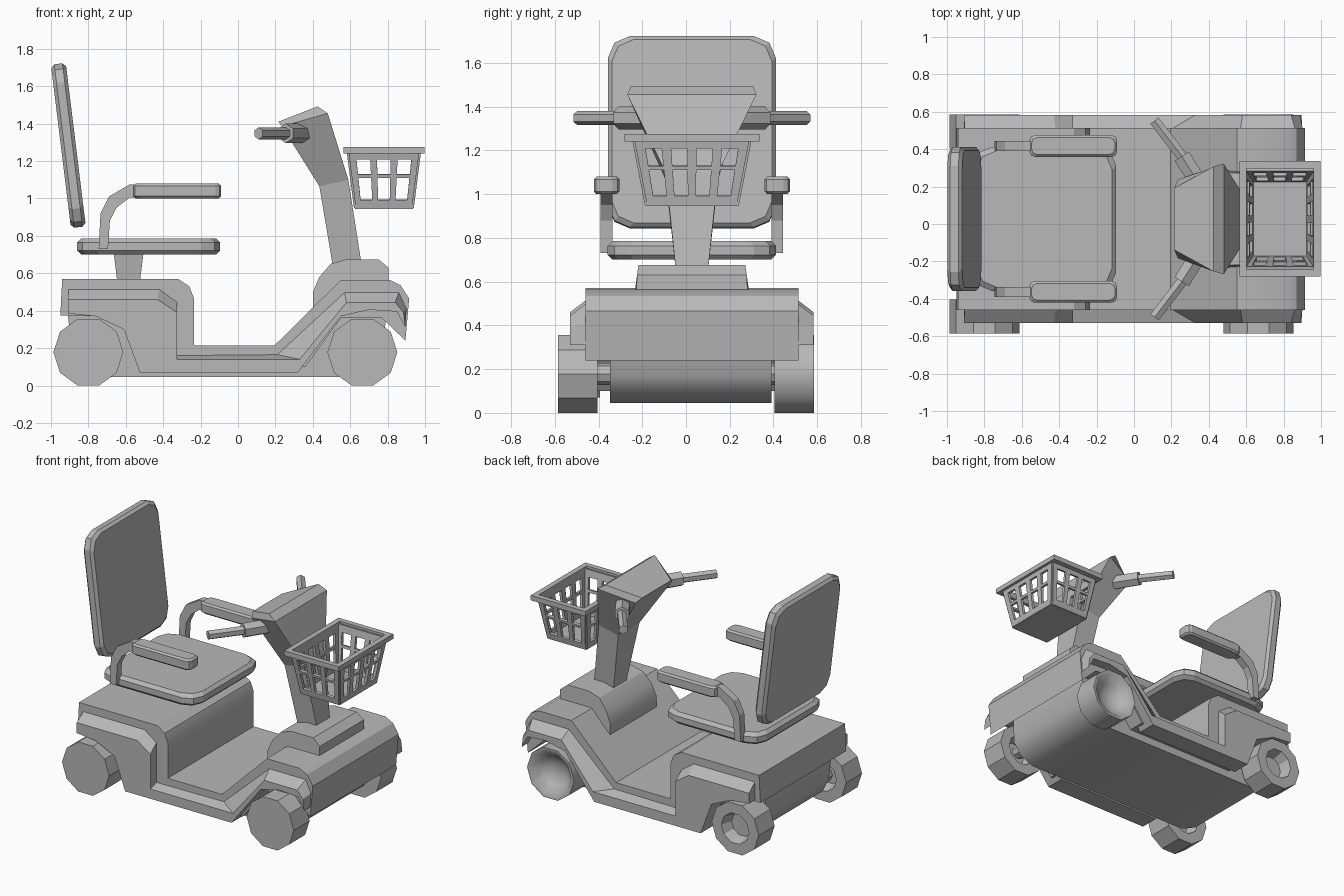
import bpy, bmesh, math
from mathutils import Vector, Matrix

if "Cube" in bpy.data.objects:
    bpy.data.objects.remove(bpy.data.objects["Cube"])

GREY = (0.48, 0.48, 0.48, 1)
mat = bpy.data.materials.new("plain grey")
mat.use_nodes = True
mat.diffuse_color = GREY
mat.node_tree.nodes["Principled BSDF"].inputs["Base Color"].default_value = GREY

C = 0.027          # centre line of the bodywork in y
SIDES = (("right", -1), ("left", 1))


def finish(name, bm, smooth=None):
    bmesh.ops.recalc_face_normals(bm, faces=bm.faces)
    mesh = bpy.data.meshes.new(name)
    bm.to_mesh(mesh)
    bm.free()
    mesh.materials.append(mat)
    ob = bpy.data.objects.new(name, mesh)
    bpy.context.scene.collection.objects.link(ob)
    if smooth:
        bpy.ops.object.select_all(action='DESELECT')
        ob.select_set(True)
        bpy.context.view_layer.objects.active = ob
        bpy.ops.object.shade_smooth_by_angle(angle=math.radians(smooth))
    return ob


def loft(name, rings, matrix=None, smooth=None):
    """Skin a row of equal rings and cap both ends."""
    bm = bmesh.new()
    rows = [[bm.verts.new(p) for p in ring] for ring in rings]
    n = len(rows[0])
    for a, b in zip(rows, rows[1:]):
        for i in range(n):
            j = (i + 1) % n
            bm.faces.new((a[i], a[j], b[j], b[i]))
    bm.faces.new(rows[0])
    bm.faces.new(rows[-1])
    if matrix:
        bm.transform(matrix)
    return finish(name, bm, smooth)


def prism(name, profile, y0, y1, smooth=None):
    """Side profile in x, z pulled along y."""
    return loft(name, [[(x, y, z) for x, z in profile] for y in (y0, y1)], smooth=smooth)


def slab(name, hx, hy, thick, corner, bevel, matrix):
    """Cushion with cut corners and bevelled rims."""
    def ring(inset, z):
        a, b = hx - inset, hy - inset
        c, d = corner, corner * 0.3
        quarter = [(a, b - c), (a - d, b - d), (a - c, b)]
        pts = []
        for sx, sy, flip in ((1, 1, 1), (-1, 1, -1), (-1, -1, 1), (1, -1, -1)):
            pts += [(sx * x, sy * y, z) for x, y in quarter[::flip]]
        return pts
    h = thick / 2
    return loft(name, [ring(bevel, -h), ring(0, bevel - h), ring(0, h - bevel), ring(bevel, h)], matrix)


def rod(name, p, q, r, sides=6):
    p, q = Vector(p), Vector(q)
    bm = bmesh.new()
    bmesh.ops.create_cone(bm, cap_ends=True, segments=sides, radius1=r, radius2=r, depth=(q - p).length)
    rot = (q - p).to_track_quat('Z', 'Y').to_matrix().to_4x4()
    bm.transform(Matrix.Translation((p + q) / 2) @ rot)
    return finish(name, bm)


def box(name, lo, hi):
    return prism(name, [(lo[0], lo[2]), (hi[0], lo[2]), (hi[0], hi[2]), (lo[0], hi[2])], lo[1], hi[1])


# Main bodywork: seat box, floor and front cowl
prism("body_shell", [
    (-.95, .375), (-.94, .57), (-.32, .57), (-.26, .53), (-.235, .465), (-.235, .214),
    (.195, .214), (.55, .565), (.81, .565), (.87, .535), (.915, .465), (.895, .24),
    (.77, .36), (.55, .36), (.36, .1), (-.52, .1), (-.63, .37)], C - .487, C + .487, 30)

# Belly pan between the wheels
prism("belly_pan", [
    (-.91, .38), (-.89, .2), (-.84, .1), (-.72, .045), (.62, .045), (.72, .09),
    (.78, .17), (.79, .38), (.5, .38), (.3, .15), (-.4, .15), (-.5, .38)], C - .375, C + .365, 50)

# Side skirts with wheel arches
top_in = [(-.905, .513), (-.42, .513), (-.325, .445), (-.325, .16), (.21, .165), (.57, .497), (.86, .497), (.9, .41)]
top_out = [(-.91, .46), (-.43, .46), (-.325, .39), (-.325, .14), (.33, .14), (.58, .444), (.84, .444), (.885, .39)]
under = [(.895, .31), (.85, .395), (.7, .405), (.55, .37), (.32, .07), (-.525, .07), (-.61, .3), (-.76, .37), (-.91, .385)]
for side, s in SIDES:
    rings = [[(x, C + s * w, z) for x, z in top + under]
             for w, top in ((.42, top_in), (.487, top_in), (.557, top_out))]
    loft(side + "_skirt", rings)

# Raised hump at the foot of the column, narrower at the top
hump = [(.4, .4), (.4, .5), (.435, .58), (.495, .65), (.58, .675), (.75, .675), (.805, .63), (.805, .4)]
loft("front_hump", [[(x, C + s * (.262 - max(0, z - .55) * .14), z) for x, z in hump] for s in (-1, 1)], smooth=30)

# Wheels: ten sides, closed on one face and dished on the other
def wheel(name, x, y, profile, smooth=None):
    steps = [i * math.tau / 10 for i in range(10)]
    rings = [[(x + r * math.cos(a), y + d, .178 + r * math.sin(a)) for a in steps] for r, d in profile]
    return loft(name, rings, smooth=smooth)

rim = [(.187, -.09), (.187, .09), (.11, .09), (.085, .01)]
bowl = [(.187, -.09), (.187, .09), (.165, .09), (.11, .03), (.05, .0)]
for end, x in (("rear", -.8), ("front", .665)):
    for side, s in SIDES:
        dished = end == "front" and s > 0
        wheel(f"{end}_{side}_wheel", x, s * .495, bowl if dished else rim, 60 if dished else None)
    rod(end + "_axle", (x, -.45, .178), (x, .45, .178), .05, 8)

# Seat, post and backrest
loft("seat_post", [[(-.585 + a * h, C + b * h, z) for a, b in ((-1, -1), (1, -1), (1, 1), (-1, 1))]
                   for h, z in ((.06, .55), (.08, .71))])
slab("seat_cushion", .383, .385, .085, .1, .022, Matrix.Translation((-.478, C, .743)))
lean = Matrix.Translation((-.907, C, 1.283)) @ Matrix.Rotation(math.radians(-97), 4, 'Y')
slab("backrest", .44, .384, .08, .1, .018, lean)

# Armrests
stem = [(-.745, .73), (-.735, .92), (-.69, 1.01), (-.58, 1.075), (-.5, 1.075),
        (-.5, 1.005), (-.58, 1.005), (-.65, .95), (-.685, .88), (-.695, .73)]
for side, s in SIDES:
    y = C + s * .39
    prism(side + "_arm_stem", stem, y - .027, y + .027)
    slab(side + "_arm_pad", .235, .058, .08, .03, .012, Matrix.Translation((-.325, y, 1.04)))

# Steering column flaring into the control head
sections = [((.51, .62, .07), (.665, .62, .07)), ((.435, 1.065, .12), (.59, 1.1, .12)),
            ((.235, 1.385, .21), (.48, 1.455, .295)), ((.215, 1.41, .165), (.425, 1.492, .28))]
loft("steering_column", [[(b[0], C - b[2], b[1]), (f[0], C - f[2], f[1]),
                          (f[0], C + f[2], f[1]), (b[0], C + b[2], b[1])] for b, f in sections])

# Handlebars
for side, s in SIDES:
    rod(side + "_handle_block", (.36, C + s * .17, 1.348), (.255, C + s * .335, 1.348), .052)
    rod(side + "_grip", (.26, C + s * .33, 1.348), (.11, C + s * .525, 1.348), .032)

# Basket: tapered walls with square openings, floor and rim
BX = .78
def corners(hx, hy, z):
    return [Vector((BX + sx * hx, C + sy * hy, z)) for sx, sy in ((-1, -1), (1, -1), (1, 1), (-1, 1))]

low, high = corners(.15, .205, .95), corners(.19, .265, 1.26)

def cuts(n, bar):
    """Edges of n equal openings separated by bars."""
    gap = (1 - bar * (n + 1)) / n
    out = [0]
    for _ in range(n):
        out += [out[-1] + bar, out[-1] + bar + gap]
    return out + [1]

rows = [0, .14, .52, .58, .84, 1]
for i, name in enumerate(("right", "front", "left", "rear")):
    j = (i + 1) % 4
    cols = cuts(4, .085) if i % 2 else cuts(3, .1)
    bm = bmesh.new()
    grid = [[bm.verts.new(low[i].lerp(low[j], u).lerp(high[i].lerp(high[j], u), v)) for u in cols] for v in rows]
    for r in range(len(rows) - 1):
        for c in range(len(cols) - 1):
            if not (r % 2 and c % 2):
                bm.faces.new((grid[r][c], grid[r][c + 1], grid[r + 1][c + 1], grid[r + 1][c]))
    wall = finish(f"basket_{name}_wall", bm)
    mod = wall.modifiers.new("thickness", 'SOLIDIFY')
    mod.thickness = .02
    mod.offset = 0
box("basket_floor", (BX - .155, C - .21, .945), (BX + .155, C + .21, .965))
for s in (-1, 1):
    x, y = BX + s * .198, C + s * .29
    box("basket_rim_end", (x - .019, C - .309, 1.24), (x + .019, C + .309, 1.275))
    box("basket_rim_side", (BX - .179, y - .019, 1.24), (BX + .179, y + .019, 1.275))
